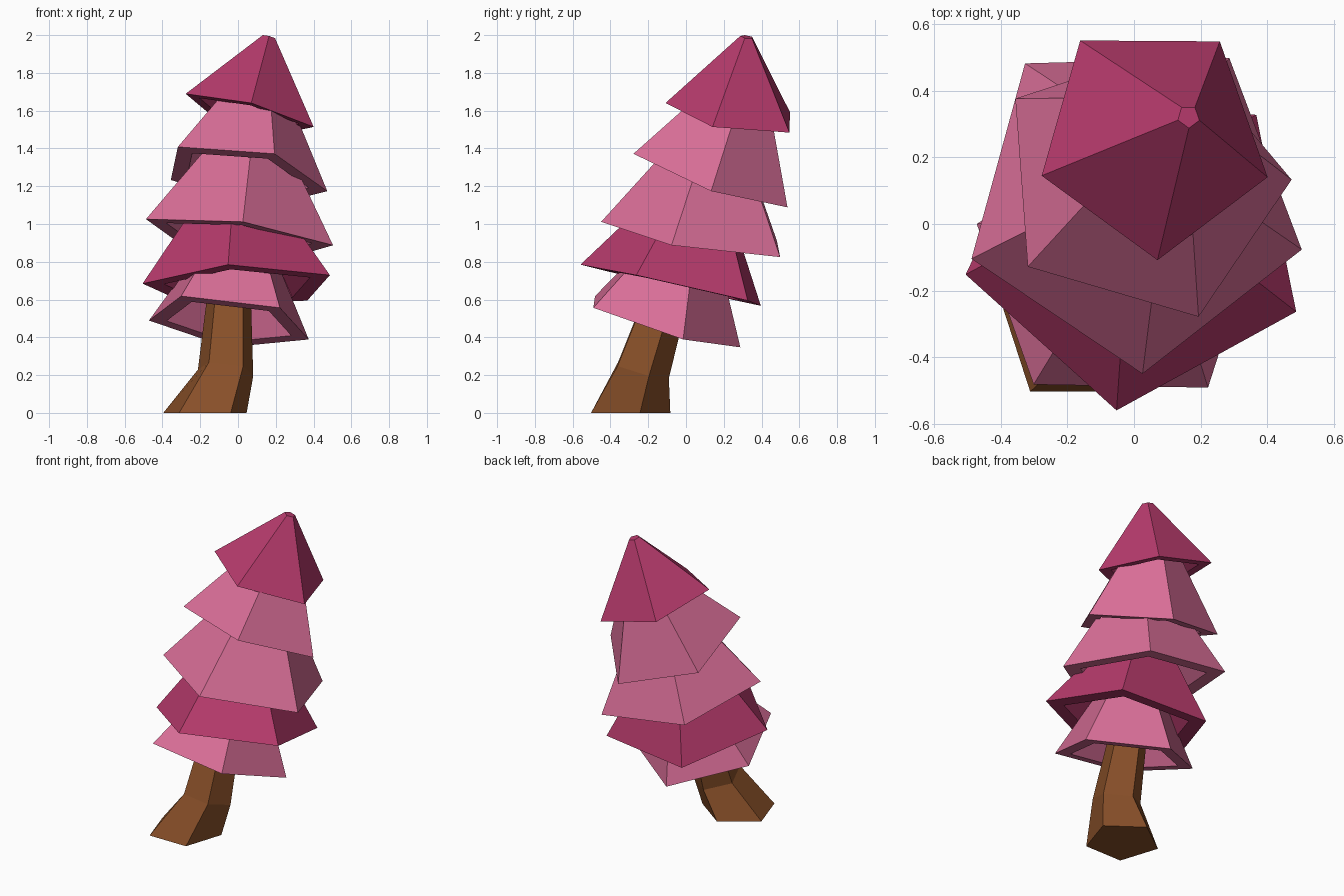
import bpy, bmesh
from math import cos, sin, radians
from mathutils import Vector

if "Cube" in bpy.data.objects:
    bpy.data.objects.remove(bpy.data.objects["Cube"])

SIDES = 5


def material(name, rgb):
    m = bpy.data.materials.new(name)
    m.diffuse_color = (*rgb, 1)
    m.use_nodes = True
    m.node_tree.nodes["Principled BSDF"].inputs["Base Color"].default_value = m.diffuse_color
    return m


LIGHT = material("light_pink", (0.69, 0.155, 0.31))
DARK = material("dark_pink", (0.47, 0.043, 0.15))
BROWN = material("bark", (0.25, 0.08, 0.022))


def ring(centre, slope, radius, angle, height=0.0):
    """Pentagon in the plane z = slope.x * x + slope.y * y, lifted along its normal."""
    n = Vector((-slope[0], -slope[1], 1)).normalized()
    q = Vector((0, 0, 1)).rotation_difference(n)
    pts = []
    for i in range(SIDES):
        a = radians(angle + 360 / SIDES * i)
        pts.append(Vector(centre) + q @ Vector((radius * cos(a), radius * sin(a), height)))
    return pts


def loft(name, rings, mat):
    """Flat-faced skin through the rings, closed at both ends."""
    bm = bmesh.new()
    loops = [[bm.verts.new(p) for p in r] for r in rings]
    for lo, hi in zip(loops, loops[1:]):
        for i in range(SIDES):
            j = (i + 1) % SIDES
            bm.faces.new((lo[i], lo[j], hi[j], hi[i]))
    bm.faces.new(loops[0][::-1])
    bm.faces.new(loops[-1])
    bmesh.ops.recalc_face_normals(bm, faces=bm.faces)
    mesh = bpy.data.meshes.new(name)
    bm.to_mesh(mesh)
    bm.free()
    mesh.materials.append(mat)
    bpy.context.collection.objects.link(bpy.data.objects.new(name, mesh))


# Bent trunk
loft("trunk", [
    ring((-0.175, -0.315, 0), (0, 0), 0.232, 18),
    ring((-0.065, -0.24, 0.225), (-0.12, -0.28), 0.155, 18),
    ring((-0.045, -0.10, 0.65), (-0.12, -0.28), 0.12, 18),
], BROWN)

# Foliage tiers: base centre, plane slope, base radius, top radius, height, turn, colour
tiers = [
    ((-0.046, -0.14, 0.48), (-0.124, -0.313), 0.448, 0.20, 0.42, 18, LIGHT),
    ((0.01, -0.05, 0.672), (0.02, -0.224), 0.525, 0.22, 0.45, 47.3, DARK),
    ((0.0, 0.07, 0.932), (-0.135, -0.16), 0.526, 0.22, 0.47, 56.2, LIGHT),
    ((0.025, 0.128, 1.255), (-0.177, -0.361), 0.455, 0.185, 0.45, 2.4, LIGHT),
    ((0.058, 0.255, 1.584), (-0.26, -0.165), 0.368, 0.035, 0.425, 54.8, DARK),
]
for k, (c, s, r0, r1, h, turn, mat) in enumerate(tiers):
    # Hollow underside, lip, then outer slope
    loft(f"foliage_tier_{k + 1}", [
        ring(c, s, r1 * 0.75, turn, h * 0.8),
        ring(c, s, r0 * 0.78, turn),
        ring(c, s, r0, turn),
        ring(c, s, r1, turn, h),
    ], mat)
